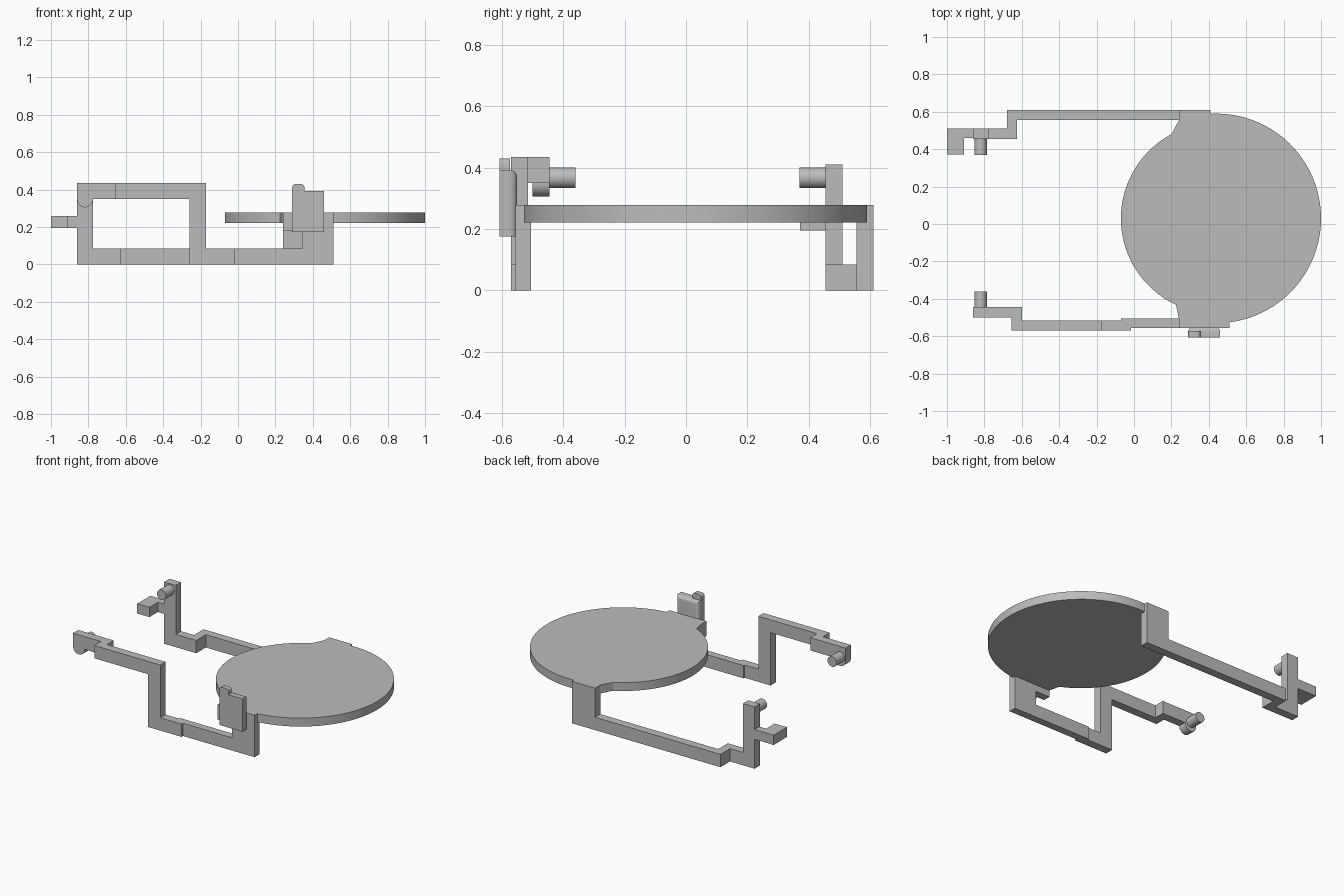
import bpy, bmesh
from math import radians, cos, sin
from mathutils import Vector

cube = bpy.data.objects.get("Cube")
if cube:
    bpy.data.objects.remove(cube, do_unlink=True)

grey = bpy.data.materials.new("plain grey")
grey.use_nodes = True
grey.diffuse_color = (0.5, 0.5, 0.5, 1)
grey.node_tree.nodes["Principled BSDF"].inputs["Base Color"].default_value = (0.5, 0.5, 0.5, 1)


def prism(name, outline, axis, lo, hi):
    """Extrude a flat outline along y (outline in x, z) or z (outline in x, y)."""
    place = (lambda a, b, t: (a, t, b)) if axis == "y" else (lambda a, b, t: (a, b, t))
    bm = bmesh.new()
    face = bm.faces.new([bm.verts.new(place(a, b, lo)) for a, b in outline])
    ext = bmesh.ops.extrude_face_region(bm, geom=[face])
    moved = [v for v in ext["geom"] if isinstance(v, bmesh.types.BMVert)]
    bmesh.ops.translate(bm, verts=moved, vec=Vector(place(0, 0, hi - lo)))
    bmesh.ops.recalc_face_normals(bm, faces=bm.faces)
    mesh = bpy.data.meshes.new(name)
    bm.to_mesh(mesh)
    bm.free()
    mesh.materials.append(grey)
    obj = bpy.data.objects.new(name, mesh)
    bpy.context.collection.objects.link(obj)
    return obj


def smooth(obj, angle=35):
    bpy.ops.object.select_all(action="DESELECT")
    obj.select_set(True)
    bpy.context.view_layer.objects.active = obj
    bpy.ops.object.shade_smooth_by_angle(angle=radians(angle))


def arc(cx, cy, r, start, end, steps):
    angles = [radians(start + (end - start) * i / steps) for i in range(steps + 1)]
    return [(cx + r * cos(a), cy + r * sin(a)) for a in angles]


def rect(x0, x1, y0, y1):
    return [(x0, y0), (x1, y0), (x1, y1), (x0, y1)]


# Round plate with a mounting lug at front and back
BAR = 0.085
PLATE_LOW, PLATE_TOP = 0.222, 0.278
outline = arc(0.44, 0.03, 0.56, -82.8, 93, 56)
outline += [(0.41, 0.61), (0.24, 0.61), (0.24, 0.555)]
outline += arc(0.44, 0.03, 0.51, 118, 245, 40)
outline += [(0.24, -0.505), (0.24, -0.555), (0.51, -0.555)]
smooth(prism("round_plate", outline, "z", PLATE_LOW, PLATE_TOP), 20)

# Back arm: riser and long bar, then a stepped foot and an upright
prism("back_arm", [(-0.625, 0), (0.41, 0), (0.41, PLATE_LOW), (0.24, PLATE_LOW),
                   (0.24, BAR), (-0.625, BAR)], "y", 0.555, 0.61)
prism("back_step", [(-0.68, 0.61), (-0.625, 0.61), (-0.625, 0.455), (-0.775, 0.455),
                    (-0.775, 0.51), (-0.68, 0.51)], "z", 0, BAR)
prism("back_upright", rect(-0.86, -0.775, 0, 0.41), "y", 0.455, 0.51)
prism("back_hook", [(-0.86, 0.51), (-1, 0.51), (-1, 0.372), (-0.91, 0.372),
                    (-0.91, 0.46), (-0.86, 0.46)], "z", 0.195, 0.26)

# Front arm: riser with side lug, tall frame, and a stepped rounded end
prism("front_riser", [(-0.07, 0), (0.51, 0), (0.51, PLATE_LOW), (0.24, PLATE_LOW),
                      (0.24, 0.178), (0.345, 0.178), (0.345, BAR), (-0.07, BAR)],
      "y", -0.555, -0.505)
prism("front_frame", [(-0.015, 0), (-0.015, BAR), (-0.17, BAR), (-0.17, 0.435),
                      (-0.6, 0.435), (-0.6, 0.35), (-0.26, 0.35), (-0.26, 0)],
      "y", -0.57, -0.515)
prism("front_step", [(-0.655, -0.57), (-0.6, -0.57), (-0.6, -0.445), (-0.775, -0.445),
                     (-0.775, -0.5), (-0.655, -0.5)], "z", 0.35, 0.435)
end = [(-0.775, 0.435), (-0.86, 0.435)] + arc(-0.8175, 0.348, 0.0425, 180, 360, 16)
smooth(prism("front_rounded_end", end, "y", -0.5, -0.445))

# Pivot pegs facing each other
for name, lo, hi in (("front_peg", -0.445, -0.36), ("back_peg", 0.37, 0.455)):
    smooth(prism(name, arc(-0.82, 0.367, 0.034, 0, 345, 23), "y", lo, hi))

# Clip on the front riser, softened on its inner edges, with a raised finger
clip = prism("clip", rect(0.29, 0.46, 0.175, 0.393), "y", -0.608, -0.55)
bm = bmesh.new()
bm.from_mesh(clip.data)
soft = [e for e in bm.edges
        if all(v.co.y > -0.56 for v in e.verts) and any(v.co.z > 0.3 for v in e.verts)]
bmesh.ops.bevel(bm, geom=soft, offset=0.025, segments=5, profile=0.5, affect="EDGES")
bm.to_mesh(clip.data)
bm.free()
smooth(clip)
finger = [(0.29, 0.37), (0.355, 0.37)]
finger += arc(0.337, 0.412, 0.018, 0, 90, 5) + arc(0.308, 0.412, 0.018, 90, 180, 5)
smooth(prism("clip_finger", finger, "y", -0.608, -0.573))
